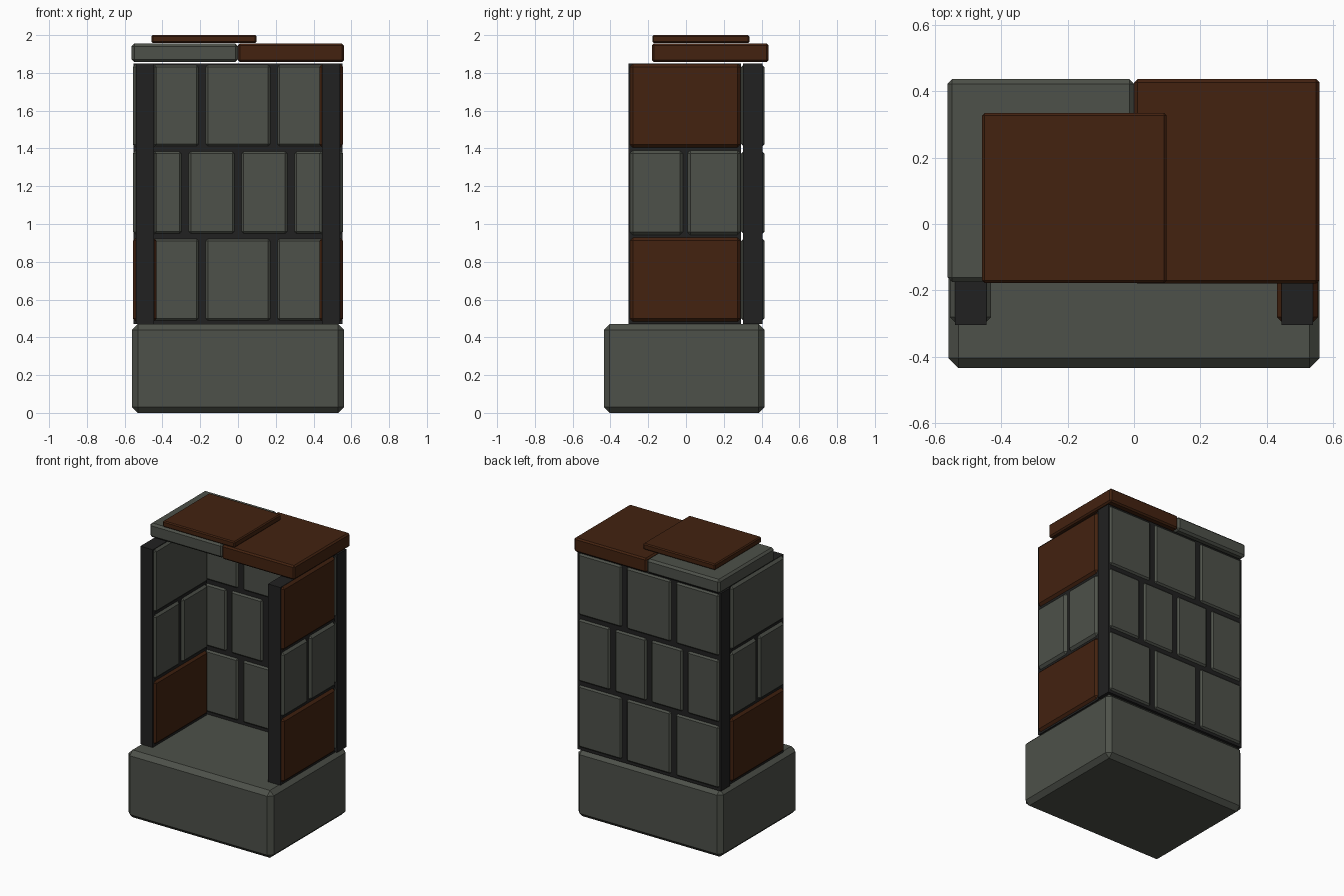
import bpy
import bmesh
from mathutils import Vector

cube = bpy.data.objects.get("Cube")
if cube:
    bpy.data.objects.remove(cube, do_unlink=True)


def material(name, rgb):
    m = bpy.data.materials.new(name)
    m.use_nodes = True
    m.diffuse_color = (*rgb, 1)
    bsdf = m.node_tree.nodes["Principled BSDF"]
    bsdf.inputs["Base Color"].default_value = (*rgb, 1)
    bsdf.inputs["Roughness"].default_value = 0.9
    return m


STONE = material("grey stone", (0.075, 0.082, 0.067))
CLAY = material("brown clay", (0.056, 0.016, 0.005))
MORTAR = material("dark mortar", (0.015, 0.015, 0.015))


def block(name, x, y, z, mat, bevel=0.0):
    """Chamfered box between the given (min, max) ranges."""
    low, high = (Vector(p) for p in zip(x, y, z))
    bm = bmesh.new()
    bmesh.ops.create_cube(bm, size=1)
    for v in bm.verts:
        v.co = (low + high) / 2 + v.co * (high - low)
    if bevel:
        bmesh.ops.bevel(bm, geom=bm.edges[:], offset=bevel, segments=1,
                        affect='EDGES')
    mesh = bpy.data.meshes.new(name)
    bm.to_mesh(mesh)
    bm.free()
    mesh.materials.append(mat)
    obj = bpy.data.objects.new(name, mesh)
    bpy.context.collection.objects.link(obj)


# Plinth
block("base_block", (-0.56, 0.56), (-0.435, 0.415), (0, 0.47), STONE, 0.03)

# Mortar cores of the three walls
WALL_Z = (0.47, 1.85)
block("back_wall_core", (-0.553, 0.553), (0.303, 0.405), WALL_Z, MORTAR)
block("left_wall_core", (0.445, 0.54), (-0.305, 0.29), WALL_Z, MORTAR)
block("right_wall_core", (-0.54, -0.445), (-0.305, 0.29), WALL_Z, MORTAR)

# Courses of bricks, from the bottom up
ROWS = [(0.483, 0.928), (0.942, 1.39), (1.405, 1.848)]
BACK_JOINTS = [(-0.19, 0.19), (-0.28, 0, 0.28), (-0.19, 0.19)]
GAP = 0.012


def spans(start, joints, end):
    """Split a run of wall into bricks with a gap at every joint."""
    lows = [start] + [j + GAP for j in joints]
    highs = [j - GAP for j in joints] + [end]
    return list(zip(lows, highs))


for row, z in enumerate(ROWS):
    for i, x in enumerate(spans(-0.55, BACK_JOINTS[row], 0.55)):
        block(f"back_brick_{row}_{i}", x, (0.292, 0.416), z, STONE, 0.018)
    side_joints = (-0.005,) if row == 1 else ()
    for side, x, clay_rows in (("left", (0.431, 0.556), (0, 2)),
                               ("right", (-0.556, -0.431), (0,))):
        mat = CLAY if row in clay_rows else STONE
        for i, y in enumerate(spans(-0.297, side_joints, 0.288)):
            block(f"{side}_brick_{row}_{i}", x, y, z, mat, 0.016)

# Roof slabs
ROOF_Z = (1.857, 1.955)
block("stone_roof_slab", (-0.563, 0), (-0.175, 0.437), ROOF_Z, STONE, 0.014)
block("clay_roof_slab", (0, 0.56), (-0.18, 0.437), ROOF_Z, CLAY, 0.01)
block("top_roof_slab", (-0.458, 0.098), (-0.178, 0.335), (1.958, 2.0), CLAY, 0.007)
